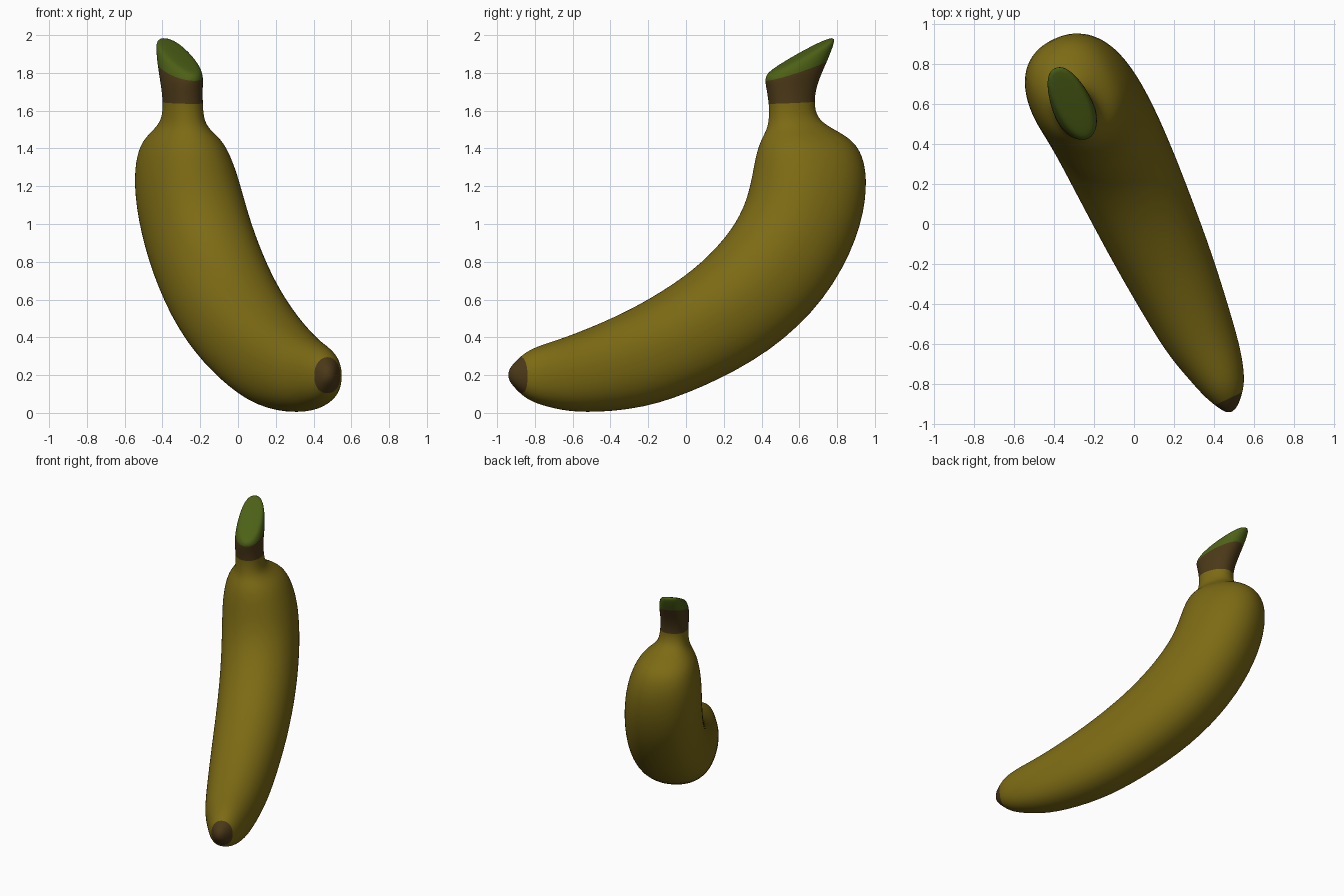
import bpy, bmesh
from math import sin, cos, pi, radians
from mathutils import Vector

if "Cube" in bpy.data.objects:
    bpy.data.objects.remove(bpy.data.objects["Cube"])

SIDES = 20
# centre x, y, z, in-plane radius, sideways radius, tilt of the outward axis (deg)
RINGS = [
    (0.49, -0.94, 0.20, 0.03, 0.025, -88),
    (0.474, -0.87, 0.20, 0.10, 0.08, -89),
    (0.45, -0.81, 0.20, 0.143, 0.114, -90),
    (0.40, -0.70, 0.20, 0.178, 0.15, -88),
    (0.33, -0.57, 0.207, 0.21, 0.184, -84),
    (0.21, -0.30, 0.264, 0.255, 0.221, -74),
    (0.095, -0.05, 0.37, 0.273, 0.245, -63),
    (-0.038, 0.243, 0.537, 0.298, 0.265, -49),
    (-0.149, 0.475, 0.763, 0.312, 0.274, -34),
    (-0.229, 0.61, 1.008, 0.314, 0.276, -16),
    (-0.269, 0.653, 1.22, 0.312, 0.265, -4),
    (-0.286, 0.651, 1.37, 0.29, 0.23, 0),
    (-0.29, 0.632, 1.452, 0.242, 0.187, 1),
    (-0.29, 0.59, 1.505, 0.17, 0.13, 3),
    (-0.29, 0.565, 1.555, 0.13, 0.103, 3),
    (-0.29, 0.557, 1.64, 0.12, 0.098, 2),
    (-0.296, 0.557, 1.735, 0.14, 0.10, 4),
    (-0.303, 0.582, 1.812, 0.182, 0.102, 17),
    (-0.315, 0.61, 1.888, 0.226, 0.088, 27),
    (-0.315, 0.608, 1.90, 0.19, 0.06, 27),
]
U = Vector((-0.43, 0.903, 0)).normalized()     # bending direction
V = Vector((U.y, -U.x, 0))                     # sideways direction


def material(name, rgb):
    m = bpy.data.materials.new(name)
    m.diffuse_color = (*rgb, 1)
    m.use_nodes = True
    m.node_tree.nodes["Principled BSDF"].inputs["Base Color"].default_value = m.diffuse_color
    return m


def band_colour(r):
    if r >= 17:
        return 2
    return 1 if r < 1 or r >= 15 else 0


# Banana skin: rings with a squarer outer side, lofted along the bend
bm = bmesh.new()
loops = []
for x, y, z, a, b, tilt in RINGS:
    e = radians(tilt)
    out = U * cos(e) + Vector((0, 0, sin(e)))
    ring = []
    for i in range(SIDES):
        t = 2 * pi * i / SIDES
        c, s = cos(t), sin(t)
        p = 2.4 if c > 0 else 2.1
        k = 1.008 * (abs(c) ** p + abs(s) ** p) ** (-1 / p)
        ring.append(bm.verts.new(Vector((x, y, z)) + out * (a * k * c) + V * (b * k * s)))
    loops.append(ring)

for r, (lo, hi) in enumerate(zip(loops, loops[1:])):
    for i in range(SIDES):
        j = (i + 1) % SIDES
        bm.faces.new((lo[i], lo[j], hi[j], hi[i])).material_index = band_colour(r)

# End caps: dark blossom tip and green cut stem
bm.faces.new(loops[0]).material_index = 1
bm.faces.new(loops[-1]).material_index = 2
bmesh.ops.recalc_face_normals(bm, faces=bm.faces)
for f in bm.faces:
    f.smooth = True

mesh = bpy.data.meshes.new("banana")
bm.to_mesh(mesh)
bm.free()
for name, rgb in (("yellow_skin", (0.20, 0.145, 0.007)),
                  ("brown_skin", (0.07, 0.04, 0.009)),
                  ("green_stem", (0.075, 0.12, 0.008))):
    mesh.materials.append(material(name, rgb))

banana = bpy.data.objects.new("banana", mesh)
bpy.context.collection.objects.link(banana)
sub = banana.modifiers.new("smooth", 'SUBSURF')
sub.levels = sub.render_levels = 2
